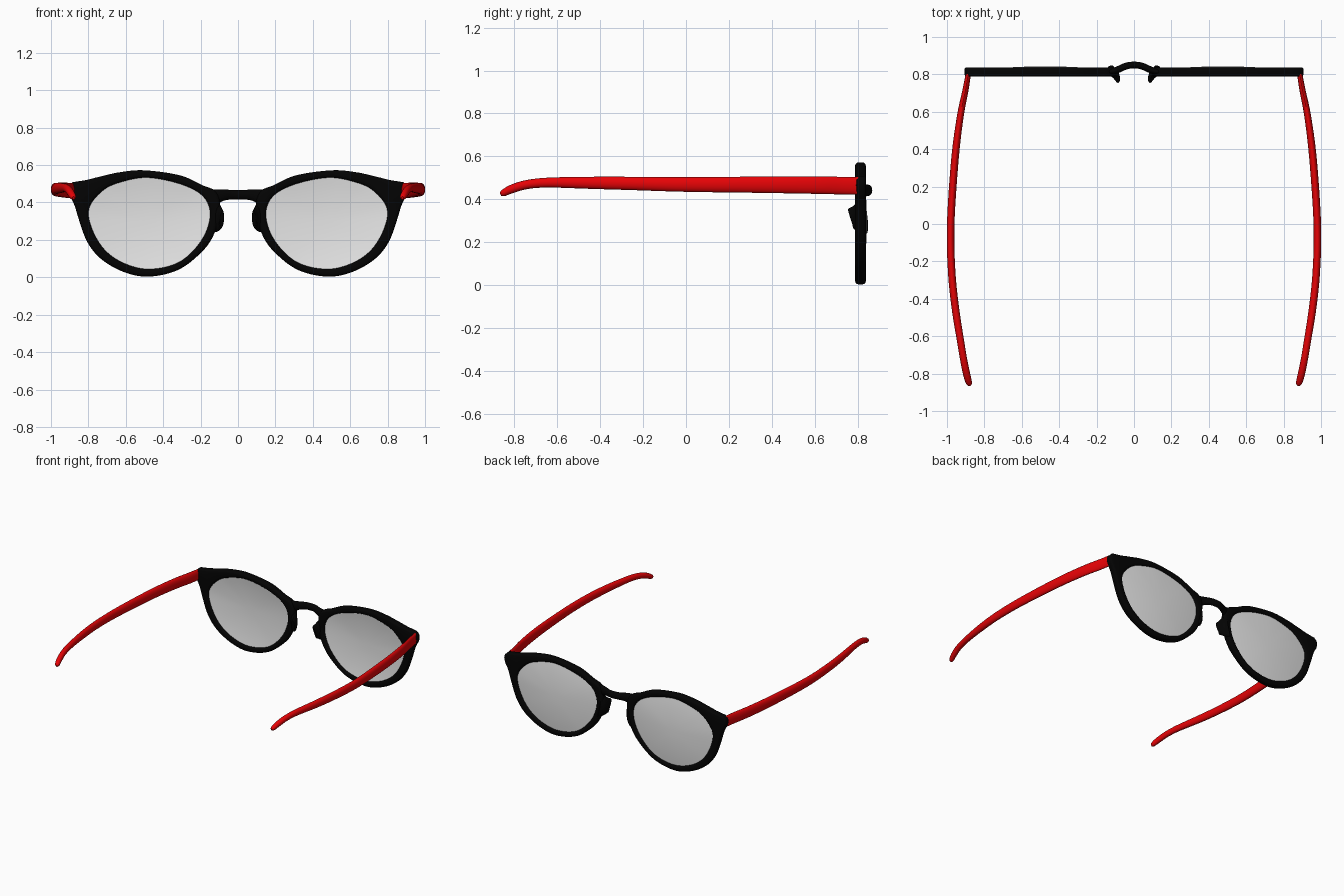
import bpy, bmesh, math
from mathutils import Vector

cube = bpy.data.objects.get("Cube")
if cube:
    bpy.data.objects.remove(cube, do_unlink=True)


def material(name, rgb):
    m = bpy.data.materials.new(name)
    m.use_nodes = True
    m.diffuse_color = (*rgb, 1)
    node = next(n for n in m.node_tree.nodes if n.type == 'BSDF_PRINCIPLED')
    node.inputs["Base Color"].default_value = (*rgb, 1)
    return m


BLACK = material("black frame", (0.001, 0.001, 0.001))
RED = material("red temple", (0.8, 0.001, 0.002))
GREY = material("pale grey lens", (0.8, 0.8, 0.8))


def smooth(rows, steps, closed=False):
    """Catmull-Rom interpolation of rows of any width."""
    n = len(rows)
    pick = (lambda i: rows[i % n]) if closed else (lambda i: rows[max(0, min(n - 1, i))])
    out = []
    for i in range(n if closed else n - 1):
        for s in range(steps):
            t = s / steps
            out.append([b + 0.5 * t * (c - a + t * (2 * a - 5 * b + 4 * c - d + t * (3 * (b - c) + d - a)))
                        for a, b, c, d in zip(pick(i - 1), pick(i), pick(i + 1), pick(i + 2))])
    if not closed:
        out.append(list(rows[-1]))
    return out


def loft(name, rings, mat, closed=False, mirror=True):
    """Skin a list of equal rings, capped unless closed."""
    bm = bmesh.new()
    loops = [[bm.verts.new(p) for p in ring] for ring in rings]
    pairs = list(zip(loops, loops[1:])) + ([(loops[-1], loops[0])] if closed else [])
    for a, b in pairs:
        for k in range(len(a)):
            j = (k + 1) % len(a)
            bm.faces.new((a[k], a[j], b[j], b[k]))
    if not closed:
        bm.faces.new(loops[0])
        bm.faces.new(loops[-1])
    bmesh.ops.recalc_face_normals(bm, faces=bm.faces)
    mesh = bpy.data.meshes.new(name)
    bm.to_mesh(mesh)
    bm.free()
    mesh.materials.append(mat)
    ob = bpy.data.objects.new(name, mesh)
    bpy.context.collection.objects.link(ob)
    bpy.ops.object.select_all(action='DESELECT')
    ob.select_set(True)
    bpy.context.view_layer.objects.active = ob
    bpy.ops.object.shade_smooth_by_angle(angle=math.radians(40))
    if mirror:
        ob.modifiers.new("Mirror", 'MIRROR')


def sweep(name, rows, mat, mirror=True, steps=6, sides=20):
    """Oval tube along rows of x, y, z, half width, half height."""
    path = smooth(rows, steps)
    rings = []
    for i, (x, y, z, w, h) in enumerate(path):
        ahead, behind = path[min(i + 1, len(path) - 1)], path[max(i - 1, 0)]
        tangent = (Vector(ahead[:3]) - Vector(behind[:3])).normalized()
        side = tangent.cross(Vector((0, 0, 1))).normalized()
        up = side.cross(tangent)
        angles = [math.tau * k / sides for k in range(sides)]
        rings.append([Vector((x, y, z)) + side * w * math.cos(a) + up * h * math.sin(a) for a in angles])
    loft(name, rings, mat, mirror=mirror)


# Outlines of one lens opening and the rim around it, as x, z
CX, CZ, RIM_Y = 0.475, 0.3, 0.813
opening = [(0.48, 0.532), (0.62, 0.51), (0.72, 0.465), (0.795, 0.37), (0.78, 0.26), (0.71, 0.145),
           (0.6, 0.072), (0.465, 0.045), (0.31, 0.085), (0.195, 0.2), (0.15, 0.33), (0.185, 0.43), (0.3, 0.495)]
outline = [(0.5, 0.572), (0.63, 0.562), (0.74, 0.538), (0.82, 0.518), (0.885, 0.508), (0.906, 0.48),
           (0.902, 0.44), (0.876, 0.39), (0.848, 0.3), (0.805, 0.187), (0.73, 0.096), (0.607, 0.027),
           (0.473, 0.004), (0.313, 0.043), (0.18, 0.15), (0.12, 0.25), (0.1, 0.34), (0.1, 0.42),
           (0.13, 0.468), (0.19, 0.492), (0.31, 0.545)]
COUNT = 120


def polar(points):
    """Resample an outline at even angles about the lens centre."""
    data = sorted((math.atan2(z - CZ, x - CX), math.hypot(x - CX, z - CZ))
                  for x, z in smooth(points, 10, True))
    data = [(data[-1][0] - math.tau, data[-1][1])] + data + [(data[0][0] + math.tau, data[0][1])]
    radii = []
    for i in range(COUNT):
        ang = -math.pi + math.tau * i / COUNT
        for (a, r), (b, q) in zip(data, data[1:]):
            if a <= ang <= b:
                radii.append((ang, r + (q - r) * (ang - a) / max(b - a, 1e-9)))
                break
    return radii


def at(ang, r, y):
    return Vector((CX + r * math.cos(ang), y, CZ + r * math.sin(ang)))


inner, outer = polar(opening), polar(outline)

# Rims: rounded box section carried around the lens
HALF, ROUND = 0.025, 0.016
rings = []
for (ang, r), (_, q) in zip(inner, outer):
    ring = []
    for corner in range(4):
        right, front = corner in (0, 3), corner in (0, 1)
        for j in range(4):
            a = math.pi / 2 * (corner + j / 3)
            rad = (q - ROUND if right else r + ROUND) + ROUND * math.cos(a)
            y = RIM_Y + (1 if front else -1) * (HALF - ROUND) + ROUND * math.sin(a)
            ring.append(at(ang, rad, y))
    rings.append(ring)
loft("rims", rings, BLACK, closed=True)


# Lenses: shallow domes nearly flush with both sides of the rims
def lens_face(y, rise):
    return [[at(a, (r + 0.006) * f, y + rise * (1 - f * f)) for a, r in inner]
            for f in (1, 0.85, 0.7, 0.5, 0.3, 0.12)]


loft("lenses", lens_face(0.801, 0.02)[::-1] + lens_face(0.825, 0.018), GREY)

# Bridge: arched forward between the rims
half_bridge = [(0.16, 0.813, 0.425, 0.015, 0.043), (0.115, 0.816, 0.432, 0.017, 0.038),
               (0.08, 0.828, 0.439, 0.018, 0.03), (0.04, 0.845, 0.442, 0.018, 0.026)]
bridge = half_bridge + [(0, 0.85, 0.442, 0.018, 0.026)] + [(-r[0], *r[1:]) for r in reversed(half_bridge)]
sweep("bridge", bridge, BLACK, mirror=False)

# Nose pads: tall tabs curling back from the rims, deeper at the top
sweep("nose_pads", [(0.128, 0.83, 0.322, 0.022, 0.085), (0.108, 0.808, 0.317, 0.024, 0.075),
                    (0.095, 0.79, 0.315, 0.019, 0.06), (0.089, 0.775, 0.314, 0.015, 0.05),
                    (0.087, 0.768, 0.312, 0.009, 0.043)], BLACK)

# Temples: bowed arms tapering to a drooped tip
sweep("temples", [(0.885, 0.81, 0.463, 0.014, 0.041), (0.9, 0.72, 0.464, 0.016, 0.041),
                  (0.928, 0.58, 0.466, 0.018, 0.04), (0.957, 0.35, 0.468, 0.02, 0.038),
                  (0.98, 0, 0.469, 0.02, 0.034), (0.975, -0.25, 0.474, 0.02, 0.031),
                  (0.955, -0.45, 0.477, 0.02, 0.028), (0.925, -0.64, 0.478, 0.019, 0.023),
                  (0.908, -0.74, 0.469, 0.019, 0.021), (0.893, -0.81, 0.449, 0.019, 0.02),
                  (0.882, -0.85, 0.43, 0.016, 0.016), (0.879, -0.864, 0.424, 0.007, 0.008)], RED)
